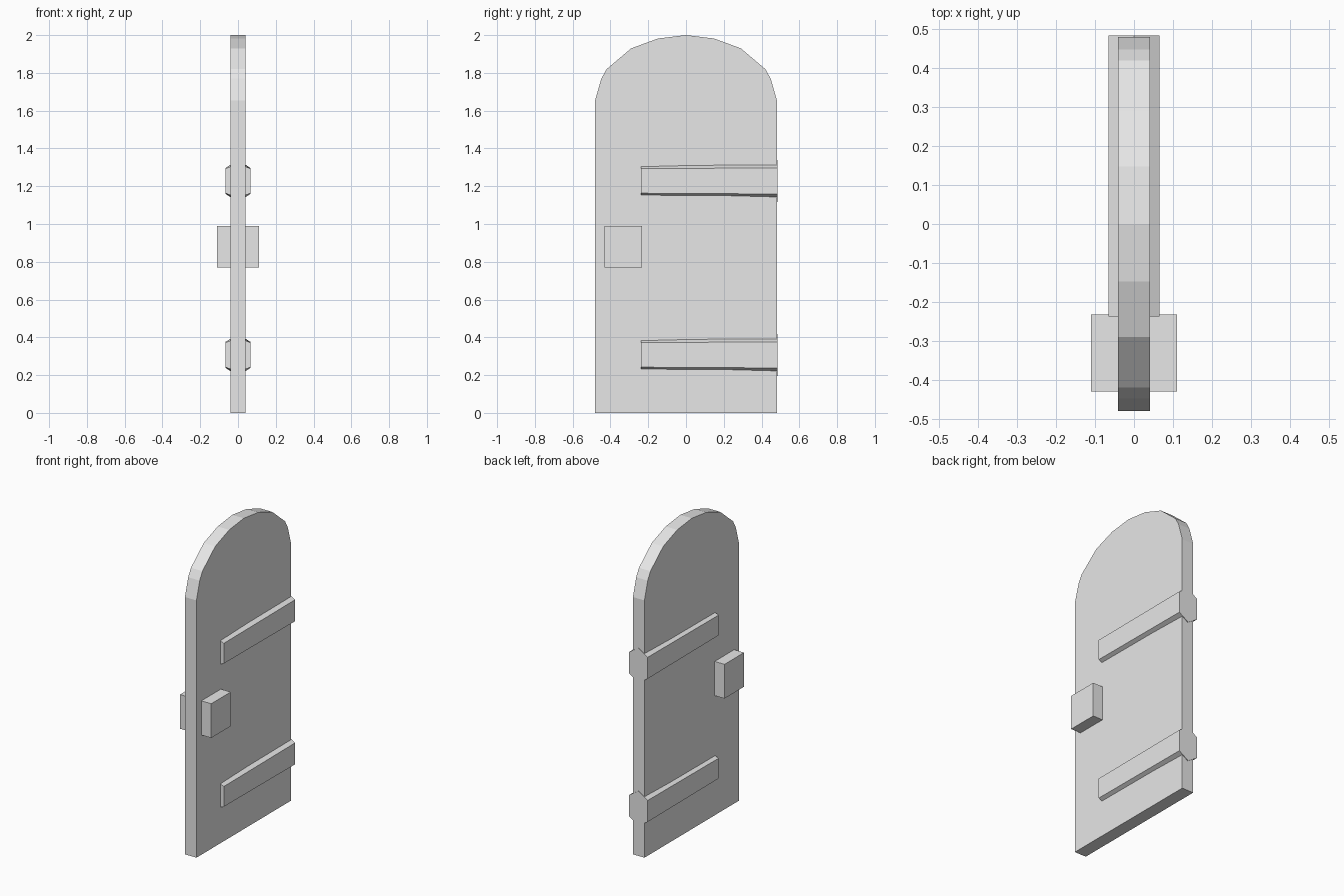
import bpy
import bmesh

cube = bpy.data.objects.get("Cube")
if cube:
    bpy.data.objects.remove(cube, do_unlink=True)

# Single flat colour
GREY = (0.8, 0.8, 0.8, 1.0)
grey = bpy.data.materials.new("light_grey")
grey.use_nodes = True
grey.diffuse_color = GREY
grey.node_tree.nodes["Principled BSDF"].inputs["Base Color"].default_value = GREY


def add_object(name, bm):
    bmesh.ops.recalc_face_normals(bm, faces=bm.faces[:])
    mesh = bpy.data.meshes.new(name)
    bm.to_mesh(mesh)
    bm.free()
    mesh.materials.append(grey)
    obj = bpy.data.objects.new(name, mesh)
    bpy.context.collection.objects.link(obj)
    return obj


def loft(name, start, end):
    """Closed solid between two matching outlines."""
    bm = bmesh.new()
    a = [bm.verts.new(p) for p in start]
    b = [bm.verts.new(p) for p in end]
    bm.faces.new(a)
    bm.faces.new(b)
    for i in range(len(a)):
        j = (i + 1) % len(a)
        bm.faces.new((a[i], a[j], b[j], b[i]))
    return add_object(name, bm)


# Arched door panel, one half of the outline mirrored
half = [(0.481, 0), (0.481, 1.655), (0.448, 1.77), (0.42, 1.82),
        (0.29, 1.93), (0.148, 1.982)]
outline = half + [(0, 2)] + [(-y, z) for y, z in reversed(half)]
loft("door_panel", [(-0.041, y, z) for y, z in outline],
     [(0.041, y, z) for y, z in outline])


# Hinge straps: six-sided bars wrapping both faces, tapering away from the hinge
def strap_section(y, z, edge, peak, width=0.066):
    return [(0, y, z + peak), (width, y, z + edge), (width, y, z - edge),
            (0, y, z - peak), (-width, y, z - edge), (-width, y, z + edge)]


for name, z in (("upper_hinge_strap", 1.228), ("lower_hinge_strap", 0.307)):
    loft(name, strap_section(0.485, z, 0.069, 0.111),
         strap_section(-0.238, z, 0.065, 0.092))


# Square handle block passing through the door
def rectangle(x, y0, y1, z0, z1):
    return [(x, y0, z0), (x, y1, z0), (x, y1, z1), (x, y0, z1)]


loft("handle_block", rectangle(-0.111, -0.431, -0.233, 0.77, 0.99),
     rectangle(0.111, -0.431, -0.233, 0.77, 0.99))
